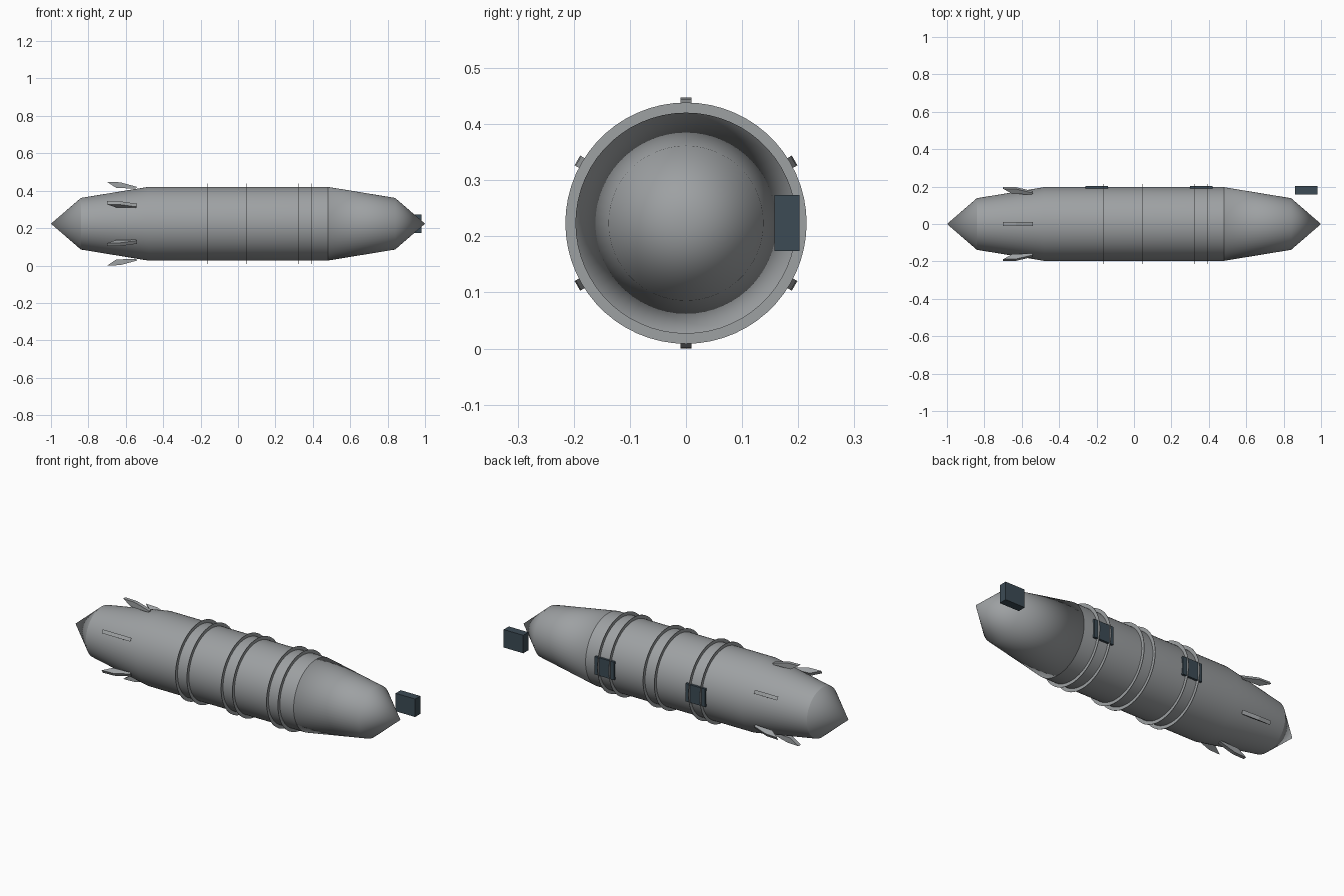
import bpy, bmesh, math
from mathutils import Matrix

if "Cube" in bpy.data.objects:
    bpy.data.objects.remove(bpy.data.objects["Cube"])

CZ = 0.2235      # height of the long axis
SEG = 60


def material(name, rgb):
    m = bpy.data.materials.new(name)
    m.diffuse_color = (*rgb, 1)
    m.use_nodes = True
    m.node_tree.nodes["Principled BSDF"].inputs["Base Color"].default_value = m.diffuse_color
    return m


grey = material("hull_grey", (0.34, 0.355, 0.365))
dark = material("dark_slate", (0.045, 0.07, 0.09))


def finish(name, bm, mat, angle=None):
    me = bpy.data.meshes.new(name)
    bm.to_mesh(me)
    bm.free()
    me.materials.append(mat)
    ob = bpy.data.objects.new(name, me)
    bpy.context.collection.objects.link(ob)
    if angle is not None:
        bpy.ops.object.select_all(action='DESELECT')
        ob.select_set(True)
        bpy.context.view_layer.objects.active = ob
        bpy.ops.object.shade_smooth_by_angle(angle=math.radians(angle))
    return ob


def lathe(profile, inward=False, closed=False):
    """Revolve (x, radius) points around the long axis."""
    bm = bmesh.new()
    rings = []
    for x, r in profile:
        rings.append([bm.verts.new((x, r * math.cos(2 * math.pi * j / SEG),
                                    CZ + r * math.sin(2 * math.pi * j / SEG)))
                      for j in range(SEG)])
    if closed:
        rings.append(rings[0])
    for a, b in zip(rings, rings[1:]):
        for j in range(SEG):
            k = (j + 1) % SEG
            bm.faces.new((a[j], a[k], b[k], b[j]))
    bmesh.ops.remove_doubles(bm, verts=bm.verts[:], dist=1e-5)
    if inward:
        bmesh.ops.reverse_faces(bm, faces=bm.faces[:])
    return bm


# Main hull with its pointed tail
finish("hull", lathe([(-1, 0), (-0.84, 0.138), (-0.48, 0.197), (0.48, 0.197)]), grey, 28)

# Nose shell, mirrored from the tail, with a bulkhead behind it
finish("nose", lathe([(0.48, 0), (0.48, 0.197), (0.84, 0.138), (1, 0)], inward=True),
       grey, 180)

# Three pairs of thin flat hoops
for i, cx in enumerate((-0.20, 0.08, 0.36)):
    for side in (-1, 1):
        x = cx + side * 0.035
        hoop = lathe([(x - 0.001, 0.196), (x - 0.001, 0.215),
                      (x + 0.001, 0.215), (x + 0.001, 0.196)], closed=True)
        finish(f"hoop_{i}_{'rear' if side < 0 else 'fore'}", hoop, grey)

# Equipment boxes along the back side, evenly spaced
for i in range(3):
    bm = bmesh.new()
    bmesh.ops.create_cube(bm, size=1)
    bmesh.ops.scale(bm, vec=(0.12, 0.045, 0.10), verts=bm.verts[:])
    bmesh.ops.translate(bm, vec=(-0.20 + 0.56 * i, 0.18, CZ), verts=bm.verts[:])
    finish(f"side_box_{i}", bm, dark)

# Six swept tail fins
FIN = [(-0.70, 0.2235), (-0.63, 0.2215), (-0.54, 0.197), (-0.545, 0.188), (-0.65, 0.191)]
for i in range(6):
    bm = bmesh.new()
    face = bm.faces.new([bm.verts.new((x, -0.01, r)) for x, r in FIN])
    ext = bmesh.ops.extrude_face_region(bm, geom=[face])
    bmesh.ops.translate(bm, vec=(0, 0.02, 0),
                        verts=[v for v in ext['geom'] if isinstance(v, bmesh.types.BMVert)])
    bmesh.ops.recalc_face_normals(bm, faces=bm.faces[:])
    bm.transform(Matrix.Translation((0, 0, CZ)) @ Matrix.Rotation(i * math.pi / 3, 4, 'X'))
    finish(f"tail_fin_{i}", bm, grey)
